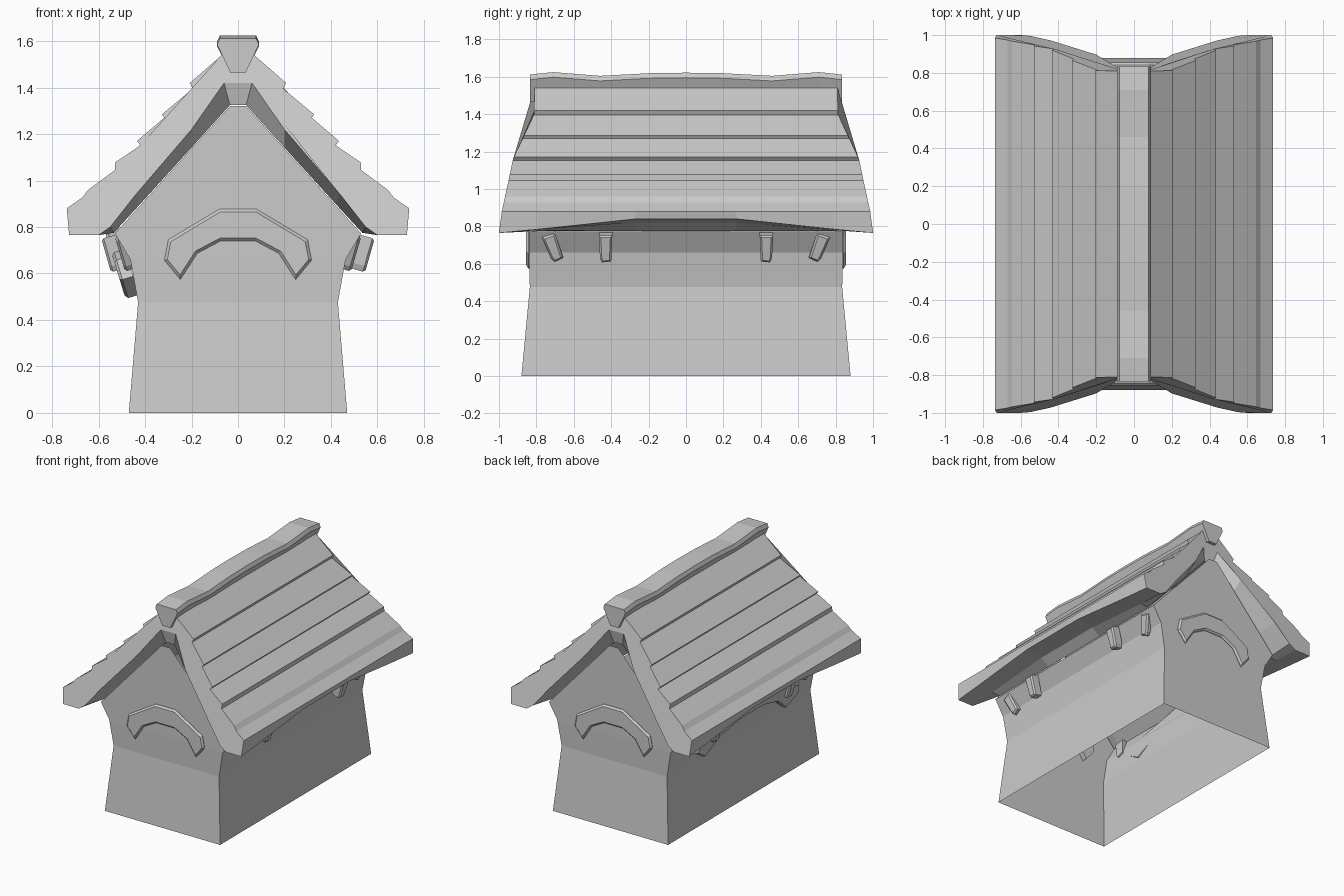
import bpy, bmesh
from math import radians
from mathutils import Matrix

if "Cube" in bpy.data.objects:
    bpy.data.objects.remove(bpy.data.objects["Cube"])


def make_object(name, verts, faces, mirror=None):
    mesh = bpy.data.meshes.new(name)
    mesh.from_pydata(verts, [], faces)
    bm = bmesh.new()
    bm.from_mesh(mesh)
    bmesh.ops.recalc_face_normals(bm, faces=bm.faces)
    bm.to_mesh(mesh)
    bm.free()
    return link(name, mesh, mirror)


def link(name, mesh, mirror=None):
    obj = bpy.data.objects.new(name, mesh)
    bpy.context.collection.objects.link(obj)
    if mirror:
        obj.modifiers.new("mirror", 'MIRROR').use_axis = mirror
    return obj


def plate(name, outline, depth, bevel, matrix, mirror=None):
    """Outline in x/z, extruded towards -y, with a bevelled front."""
    bm = bmesh.new()
    face = bm.faces.new([bm.verts.new((x, 0, z)) for x, z in outline])
    back = list(face.verts)
    front = [bm.verts.new((x, -depth, z)) for x, z in outline]
    n = len(outline)
    for i in range(n):
        j = (i + 1) % n
        bm.faces.new((back[i], back[j], front[j], front[i]))
    cap = bm.faces.new(front)
    bmesh.ops.recalc_face_normals(bm, faces=bm.faces)
    bmesh.ops.bevel(bm, geom=list(cap.edges), offset=bevel, segments=1,
                    profile=0.5, affect='EDGES')
    bm.transform(matrix)
    mesh = bpy.data.meshes.new(name)
    bm.to_mesh(mesh)
    bm.free()
    return link(name, mesh, mirror)


def interp(x, table):
    for (a, fa), (b, fb) in zip(table, table[1:]):
        if x <= b:
            t = max(0, (x - a) / (b - a))
            return fa + (fb - fa) * t
    return table[-1][1]


# House body: flared walls and gables, open at the bottom
levels = [(0, .47, .88), (.475, .43, .835), (.66, .463, .84), (.772, .53, .84)]
verts, faces = [], []
for z, hx, hy in levels:
    verts += [(-hx, -hy, z), (hx, -hy, z), (hx, hy, z), (-hx, hy, z)]
for k in range(len(levels) - 1):
    for i in range(4):
        j = (i + 1) % 4
        faces.append((4*k + i, 4*k + j, 4*k + 4 + j, 4*k + 4 + i))
verts += [(-.035, -.84, 1.32), (.035, -.84, 1.32), (.035, .84, 1.32), (-.035, .84, 1.32)]
faces += [(12, 13, 17, 16), (14, 15, 19, 18)]
make_object("house_body", verts, faces)

# Roof: stepped planks, flared ends, eave raised in the middle
top = [(0, 1.56), (.07, 1.54), (.207, 1.42), (.195, 1.395), (.327, 1.285), (.318, 1.27),
       (.435, 1.17), (.42, 1.152), (.53, 1.077), (.53, 1.045), (.645, .96), (.67, .927),
       (.737, .88)]
under_end = [(.55, .80), (.44, .94), (.2, 1.22), (.06, 1.42), (0, 1.42)]
under_mid = [(.535, .775), (.42, .90), (.2, 1.142), (.035, 1.325), (0, 1.325)]
flare = [(.77, 1.0), (.88, .985), (.96, .967), (1.16, .925), (1.40, .812), (1.6, .81)]


def roof_section(y):
    end = abs(y) == 1
    lift = 0 if end else (.02 if abs(y) > .5 else .075)
    eave = [(.727, .765 + lift), (.60, .765 + lift * .75)]
    profile = top + eave + (under_end if end else under_mid)
    return [(x, y * interp(z, flare) if end else y, z) for x, z in profile]


ys = [-1, -.79, -.27, .27, .79, 1]
verts, faces = [], []
for y in ys:
    section = roof_section(y)
    verts += section
n = len(section)
for k in range(len(ys) - 1):
    for i in range(n - 1):
        a = k * n + i
        faces.append((a, a + 1, a + n + 1, a + n))
faces.append(tuple(range(n)))
faces.append(tuple(range((len(ys) - 1) * n, len(ys) * n)))
make_object("roof", verts, faces, (True, False, False))

# Ridge beam with a wavy top
wave = [(.835, 1.612), (.71, 1.625), (.46, 1.605), (.2, 1.619)]
rows = [(-y, z) for y, z in wave] + [(0, 1.622)] + wave[::-1]
verts, faces = [], []
for y, z in rows:
    half = [(.078, z), (.09, z - .027), (.033, 1.465)]
    verts += [(x, y, h) for x, h in half] + [(-x, y, h) for x, h in half[::-1]]
for k in range(len(rows) - 1):
    for i in range(6):
        j = (i + 1) % 6
        faces.append((6*k + i, 6*k + j, 6*k + 6 + j, 6*k + 6 + i))
faces += [tuple(range(6)), tuple(range(len(verts) - 6, len(verts)))]
make_object("ridge_beam", verts, faces)

# Arched trims: one on each gable, a wide one on the left wall
half_arch = [(.08, .155), (.30, .023), (.317, -.065), (.248, -.148), (.175, -.035), (.075, .018)]
arch = half_arch + [(-x, z) for x, z in half_arch[::-1]]
plate("gable_arch", arch, .055, .012, Matrix.Translation((0, -.80, .722)),
      (False, True, False))
plate("side_arch", [(x * 1.9, z) for x, z in arch], .06, .012,
      Matrix.Translation((-.47, 0, .65)) @ Matrix.Rotation(radians(-17), 4, 'Y')
      @ Matrix.Rotation(radians(-90), 4, 'Z'))

# Eave brackets: two pairs on each side wall
bracket = [(-.036, .075), (.036, .075), (.03, -.05), (.02, -.075), (-.03, -.07)]
for name, x, y, depth, roll in [("inner_bracket", .505, .43, .065, 0),
                                ("outer_bracket", .465, .71, .045, 20)]:
    plate(name, bracket, depth, .01,
          Matrix.Translation((x, y, .695)) @ Matrix.Rotation(radians(16), 4, 'Y')
          @ Matrix.Rotation(radians(90), 4, 'Z') @ Matrix.Rotation(radians(roll), 4, 'Y'),
          (True, True, False))
